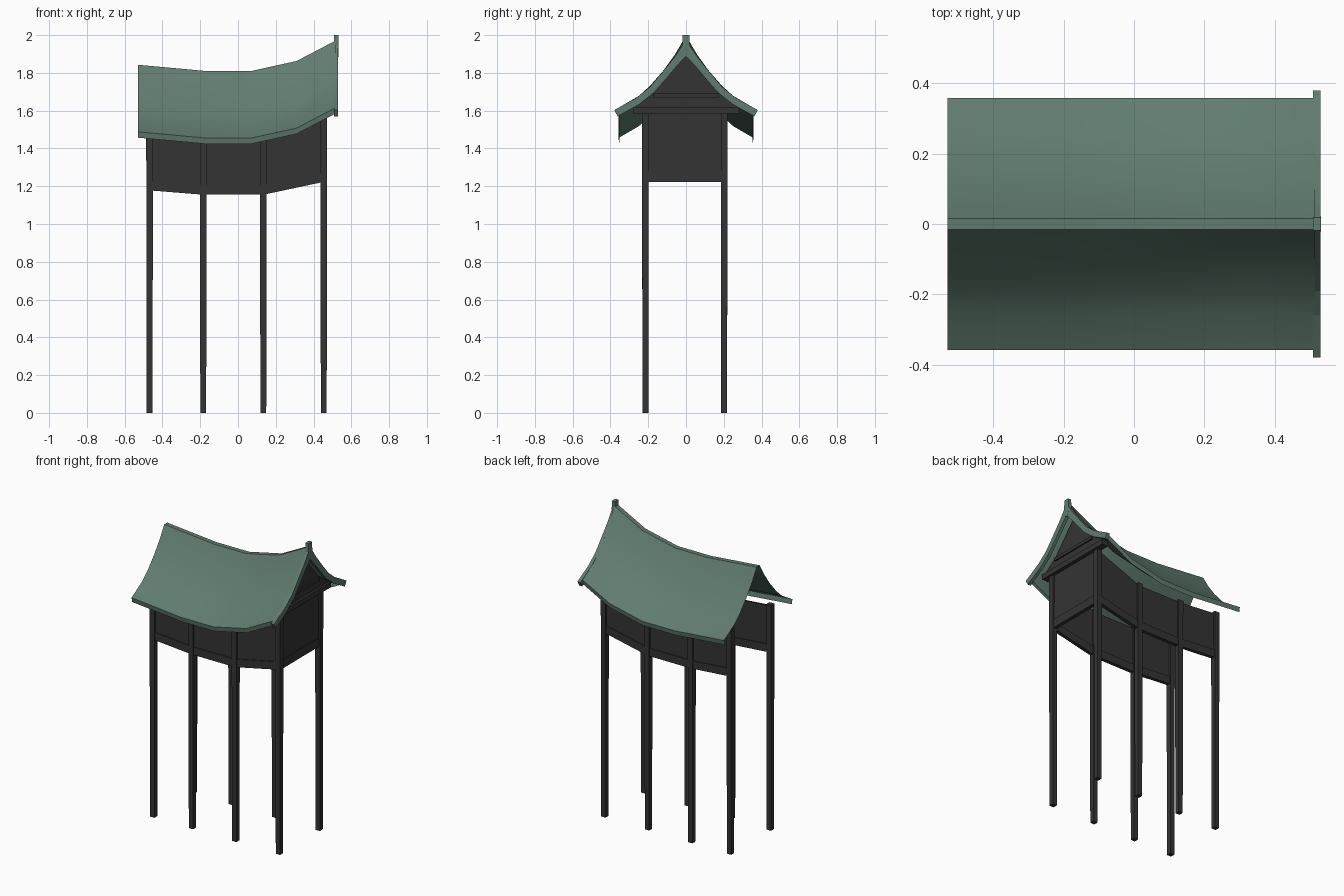
import bpy, bmesh, math
from mathutils import Vector

if "Cube" in bpy.data.objects:
    bpy.data.objects.remove(bpy.data.objects["Cube"])


def material(name, col):
    m = bpy.data.materials.new(name)
    m.diffuse_color = (*col, 1)
    m.use_nodes = True
    m.node_tree.nodes["Principled BSDF"].inputs["Base Color"].default_value = m.diffuse_color
    return m


GREEN = material("weathered_green", (0.118, 0.200, 0.160))
DARK = material("charcoal_wood", (0.034, 0.034, 0.034))


def finish(name, bm, mat):
    me = bpy.data.meshes.new(name)
    bm.to_mesh(me)
    bm.free()
    me.materials.append(mat)
    ob = bpy.data.objects.new(name, me)
    bpy.context.collection.objects.link(ob)
    return ob


def prism(name, pts, axis, lo, hi, mat):
    """Extrude a 2D outline along x (pts = y,z) or y (pts = x,z)."""
    bm = bmesh.new()

    def at(p, d):
        return (d, p[0], p[1]) if axis == "x" else (p[0], d, p[1])
    face = bm.faces.new([bm.verts.new(at(p, lo)) for p in pts])
    ext = bmesh.ops.extrude_face_region(bm, geom=[face])
    off = Vector(at((0, 0), hi - lo))
    for v in ext["geom"]:
        if isinstance(v, bmesh.types.BMVert):
            v.co += off
    bmesh.ops.recalc_face_normals(bm, faces=bm.faces)
    return finish(name, bm, mat)


def box(name, x0, x1, y0, y1, z0, z1, mat):
    return prism(name, [(x0, z0), (x1, z0), (x1, z1), (x0, z1)], "y", y0, y1, mat)


# Roof sheet: curved section swept along a sagging path, open at the ends
section = [(0.352, 1.424), (0.358, 1.455), (0.25, 1.518), (0.19, 1.572),
           (0.12, 1.652), (0.06, 1.735), (0.016, 1.81)]
section = [(-y, z) for y, z in section] + [(y, z) for y, z in reversed(section)]
path = [(-0.53, 0.033), (-0.17, 0), (0.07, 0), (0.31, 0.053), (0.515, 0.16)]
bm = bmesh.new()
rows = [[bm.verts.new((x, y, z + dz)) for y, z in section] for x, dz in path]
for a, b in zip(rows, rows[1:]):
    for i in range(len(section) - 1):
        bm.faces.new((a[i], b[i], b[i + 1], a[i + 1]))
bm.normal_update()
roof = finish("roof", bm, GREEN)
bpy.context.view_layer.objects.active = roof
roof.select_set(True)
bpy.ops.object.shade_smooth_by_angle(angle=math.radians(32))

# Gable trim board with its ridge finial
outer = [(0.38, 1.603), (0.26, 1.67), (0.19, 1.727), (0.12, 1.81), (0.06, 1.885), (0.02, 1.943)]
inner = [(0.362, 1.57), (0.25, 1.632), (0.17, 1.695), (0.10, 1.775), (0.05, 1.835), (0.0, 1.89)]
for side, s in (("front", -1), ("back", 1)):
    half = outer + [(0, 1.96)] + inner[::-1]
    prism("gable_trim_" + side, [(s * y, z) for y, z in half], "x", 0.508, 0.53, GREEN)
prism("ridge_finial", [(-0.012, 1.885), (0.012, 1.885), (0.021, 1.92), (0.018, 2.0),
                       (-0.018, 2.0), (-0.021, 1.92)], "x", 0.508, 0.531, GREEN)

# Gable infill and its tie beams
slope = [(0.30, 1.618), (0.25, 1.64), (0.17, 1.70), (0.10, 1.78), (0.05, 1.84)]
prism("gable_infill", slope + [(0, 1.895)] + [(-y, z) for y, z in slope[::-1]],
      "x", 0.455, 0.47, DARK)
box("tie_beam", 0.44, 0.485, -0.28, 0.28, 1.585, 1.62, DARK)
box("upper_tie_beam", 0.455, 0.48, -0.175, 0.175, 1.67, 1.69, DARK)

# Posts, wall panels and bottom rails on both long sides
post_x = [-0.468, -0.184, 0.134, 0.454]
low = [1.178, 1.155, 1.155, 1.223]
top = [1.485, 1.46, 1.46, 1.585]
for side, y, s in (("front", -0.215, -1), ("back", 0.202, 1)):
    for i, x in enumerate(post_x):
        bm = bmesh.new()
        bmesh.ops.create_cube(bm, size=1)
        for v in bm.verts:
            w = 0.036 if v.co.z > 0 else 0.031
            v.co = (x + v.co.x * w, y + v.co.y * w, top[i] + 0.01 if v.co.z > 0 else 0)
        finish(f"{side}_post_{i + 1}", bm, DARK)
    for i in range(3):
        a, b = post_x[i], post_x[i + 1]
        prism(f"{side}_wall_{i + 1}", [(a, low[i]), (b, low[i + 1]), (b, top[i + 1]), (a, top[i])],
              "y", y - 0.006, y + 0.006, DARK)
        prism(f"{side}_rail_{i + 1}", [(a, low[i]), (b, low[i + 1]),
                                       (b, low[i + 1] + 0.052), (a, low[i] + 0.052)],
              "y", y - 0.012, y + 0.012, DARK)

# End wall on the right
box("end_wall", 0.448, 0.46, -0.21, 0.20, 1.223, 1.59, DARK)
box("end_rail", 0.442, 0.466, -0.21, 0.20, 1.223, 1.28, DARK)
